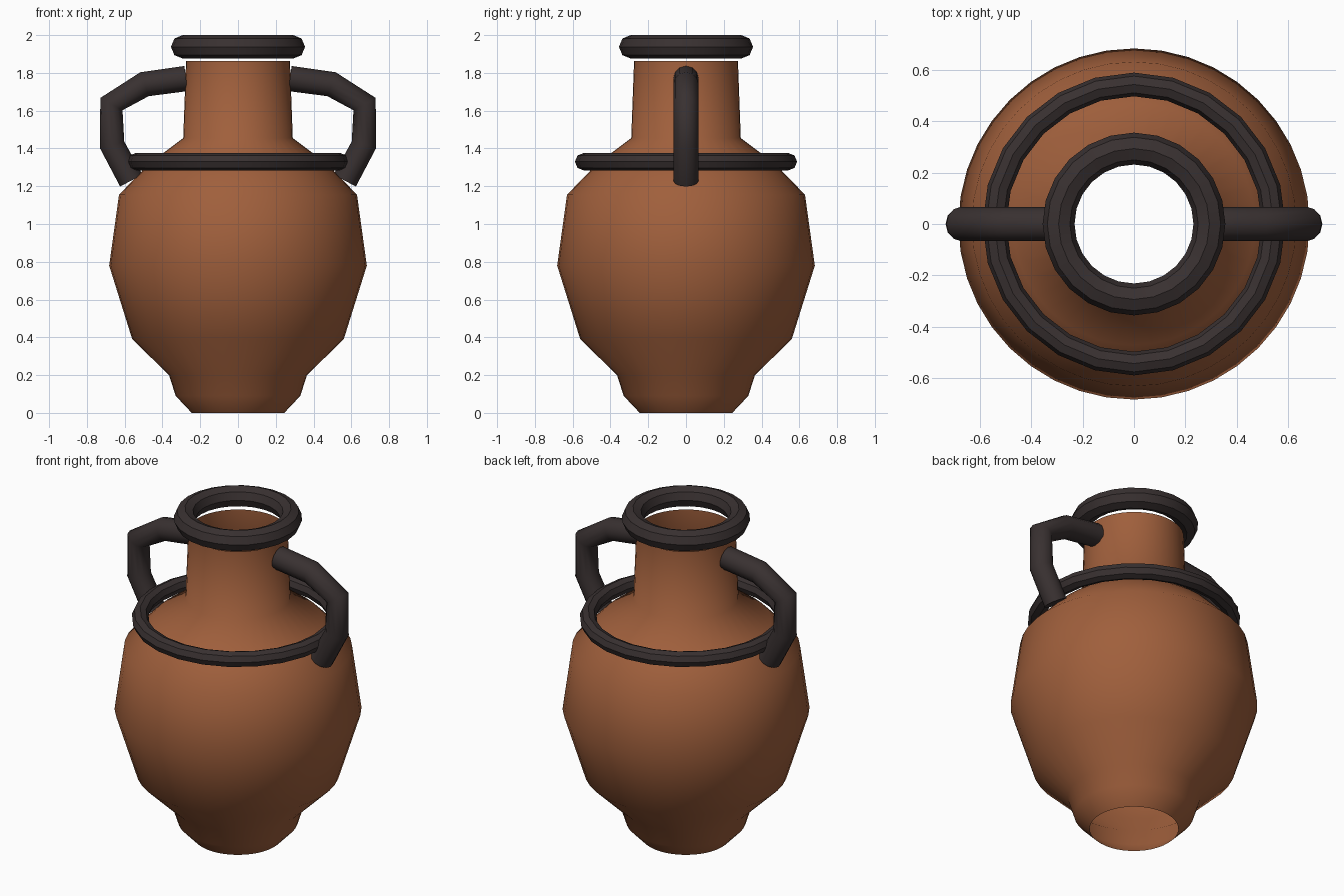
import bpy, bmesh, math
from mathutils import Matrix

cube = bpy.data.objects.get("Cube")
if cube:
    bpy.data.objects.remove(cube, do_unlink=True)


def make_material(name, rgb):
    mat = bpy.data.materials.new(name)
    mat.use_nodes = True
    mat.diffuse_color = (*rgb, 1)
    bsdf = mat.node_tree.nodes["Principled BSDF"]
    bsdf.inputs["Base Color"].default_value = (*rgb, 1)
    bsdf.inputs["Roughness"].default_value = 0.8
    return mat


clay = make_material("terracotta", (0.35, 0.115, 0.045))
dark = make_material("dark_glaze", (0.04, 0.03, 0.03))


def lathe(name, profile, segments, mat):
    """Spin an open profile of (radius, height) points around z."""
    bm = bmesh.new()
    verts = [bm.verts.new((r, 0, z)) for r, z in profile]
    edges = [bm.edges.new(pair) for pair in zip(verts, verts[1:])]
    bmesh.ops.spin(bm, geom=verts + edges, cent=(0, 0, 0), axis=(0, 0, 1),
                   angle=math.tau, steps=segments, use_duplicate=False)
    bmesh.ops.remove_doubles(bm, verts=bm.verts[:], dist=0.0005)
    bmesh.ops.recalc_face_normals(bm, faces=bm.faces[:])
    # Make the open shell face outwards
    face = max(bm.faces, key=lambda f: f.calc_center_median().xy.length)
    if face.normal.xy.dot(face.calc_center_median().xy) < 0:
        bmesh.ops.reverse_faces(bm, faces=bm.faces[:])
    mesh = bpy.data.meshes.new(name)
    bm.to_mesh(mesh)
    bm.free()
    mesh.shade_smooth()
    mesh.materials.append(mat)
    obj = bpy.data.objects.new(name, mesh)
    bpy.context.collection.objects.link(obj)
    return obj


def ring(name, major, minor, z):
    bpy.ops.mesh.primitive_torus_add(
        major_radius=major, minor_radius=minor, location=(0, 0, z),
        major_segments=24, minor_segments=8)
    obj = bpy.context.object
    obj.name = name
    obj.data.materials.append(dark)
    bpy.ops.object.shade_smooth_by_angle(angle=math.radians(30))


def handle(name, path, side):
    """Bent round tube following (x, z) points."""
    curve = bpy.data.curves.new(name, "CURVE")
    curve.dimensions = "3D"
    curve.bevel_depth = 0.067
    curve.bevel_resolution = 4
    curve.use_fill_caps = True
    spline = curve.splines.new("POLY")
    spline.points.add(len(path) - 1)
    for point, (x, z) in zip(spline.points, path):
        point.co = (side * x, 0, z, 1)
    spline.use_smooth = True
    curve.materials.append(dark)
    obj = bpy.data.objects.new(name, curve)
    bpy.context.collection.objects.link(obj)


# Thin-walled vessel, open at the mouth and the foot
body_profile = [(0.245, 0), (0.33, 0.09), (0.365, 0.2), (0.56, 0.39),
                (0.682, 0.78), (0.63, 1.155), (0.47, 1.32),
                (0.29, 1.455), (0.275, 1.862)]
lathe("vessel_body", body_profile, 40, clay)

# Dark rings at the mouth and the shoulder
ring("mouth_rim", 0.293, 0.062, 1.938)
ring("shoulder_ring", 0.542, 0.046, 1.33)

# Pair of handles from neck to shoulder
handle_path = [(0.275, 1.77), (0.495, 1.74), (0.67, 1.635),
               (0.667, 1.42), (0.565, 1.23)]
for label, side in (("left", 1), ("right", -1)):
    handle(label + "_handle", handle_path, side)
